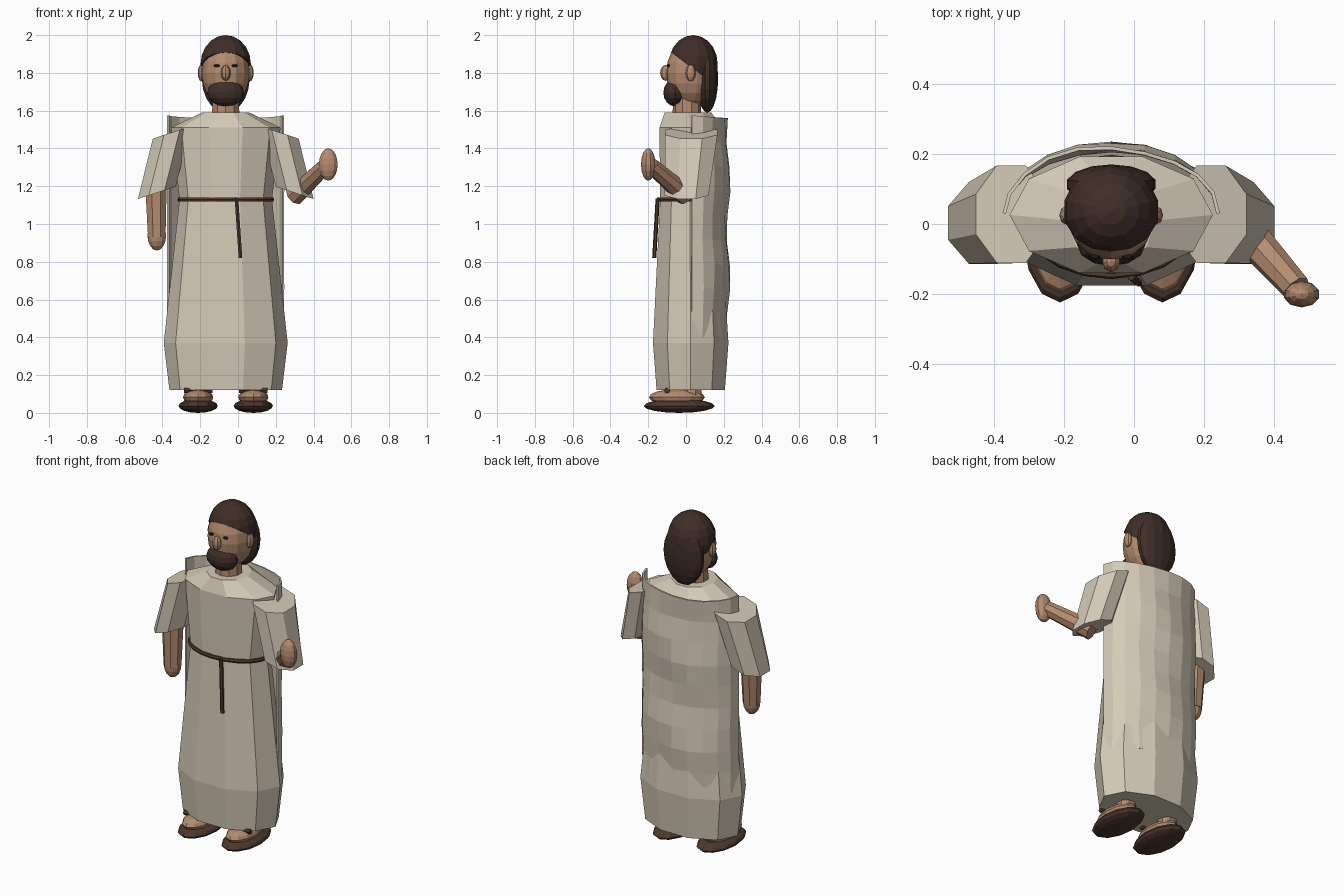
import bpy, bmesh, math
from mathutils import Vector, Matrix

if "Cube" in bpy.data.objects:
    bpy.data.objects.remove(bpy.data.objects["Cube"])

CX = -0.065  # body centre line


def material(name, rgb):
    m = bpy.data.materials.new(name)
    m.diffuse_color = (*rgb, 1)
    m.use_nodes = True
    m.node_tree.nodes["Principled BSDF"].inputs["Base Color"].default_value = m.diffuse_color
    return m


CLOTH = material("linen", (0.66, 0.59, 0.47))
SKIN = material("skin", (0.46, 0.26, 0.16))
HAIR = material("dark hair", (0.050, 0.027, 0.021))
BELT = material("belt brown", (0.085, 0.042, 0.024))
SOLE = material("sandal brown", (0.075, 0.040, 0.026))
EYE = material("eye black", (0.015, 0.010, 0.010))


def finish(bm, name, mat):
    bmesh.ops.recalc_face_normals(bm, faces=bm.faces)
    me = bpy.data.meshes.new(name)
    bm.to_mesh(me)
    bm.free()
    me.materials.append(mat)
    ob = bpy.data.objects.new(name, me)
    bpy.context.collection.objects.link(ob)
    return ob


def ball(name, c, r, mat, seg=12, rings=8, cut=None):
    """Ellipsoid; cut = (point, normal) keeps the side the normal points to."""
    bm = bmesh.new()
    bmesh.ops.create_uvsphere(bm, u_segments=seg, v_segments=rings, radius=1,
                              matrix=Matrix.Translation(c) @ Matrix.Diagonal((*r, 1)))
    if cut:
        bmesh.ops.bisect_plane(bm, geom=bm.verts[:] + bm.edges[:] + bm.faces[:],
                               plane_co=cut[0], plane_no=cut[1], clear_inner=True)
        bmesh.ops.holes_fill(bm, edges=[e for e in bm.edges if e.is_boundary])
    return finish(bm, name, mat)


def loft(name, rings, mat, n, closed=False, turn=0.0):
    """Skin through rings given as (centre, x axis vector, y axis vector)."""
    bm = bmesh.new()
    loops = []
    for c, u, v in rings:
        loops.append([bm.verts.new(Vector(c)
                                   + Vector(u) * math.cos(turn + math.tau * i / n)
                                   + Vector(v) * math.sin(turn + math.tau * i / n))
                      for i in range(n)])
    pairs = list(zip(loops, loops[1:] + loops[:1] if closed else loops[1:]))
    for a, b in pairs:
        for i in range(n):
            j = (i + 1) % n
            bm.faces.new((a[i], a[j], b[j], b[i]))
    if not closed:
        bm.faces.new(loops[0])
        bm.faces.new(loops[-1])
    return finish(bm, name, mat)


def tube(name, a, b, ra, rb, mat, n=8):
    """Tapered rod between two points."""
    d = (Vector(b) - Vector(a)).normalized()
    v = Vector((0, 1, 0)) if abs(d.y) < 0.9 else Vector((0, 0, 1))
    u = v.cross(d).normalized()
    v = d.cross(u)
    return loft(name, [(a, u * ra, v * ra), (b, u * rb, v * rb)], mat, n, turn=math.pi / n)


# Robe: z, half width, half depth, y centre
profile = [(0.12, 0.298, 0.190, 0.025), (0.37, 0.328, 0.210, 0.025),
           (1.13, 0.245, 0.165, 0.020), (1.51, 0.290, 0.175, 0.026),
           (1.59, 0.125, 0.130, 0.010)]
loft("robe", [((CX, y, z), (rx, 0, 0), (0, ry, 0)) for z, rx, ry, y in profile], CLOTH, 10)

# Mantle draped over the back, gently rippled
bm = bmesh.new()
rows, cols = 9, 10
grid = []
for r in range(rows + 1):
    z = 1.575 - 1.17 * r / rows
    row = []
    for c in range(cols + 1):
        a = math.pi * c / cols
        ripple = 1 + 0.06 * math.sin(math.tau * (z - 1.10) / 0.5 + 0.8 * math.cos(3 * a))
        row.append(bm.verts.new((CX + 0.305 * math.cos(a),
                                 0.03 + 0.19 * ripple * math.sin(a),
                                 z - 0.015 * math.sin(a))))
    grid.append(row)
for r in range(rows):
    for c in range(cols):
        bm.faces.new((grid[r][c], grid[r][c + 1], grid[r + 1][c + 1], grid[r + 1][c]))
mantle = finish(bm, "mantle", CLOTH)
solid = mantle.modifiers.new("thickness", 'SOLIDIFY')
solid.thickness = 0.01
solid.offset = 0

# Belt ring and hanging tail
belt = []
for i in range(20):
    a = math.tau * i / 20
    out = Vector((math.cos(a), math.sin(a), 0))
    belt.append(((CX + 0.247 * out.x, 0.02 + 0.167 * out.y, 1.13), out * 0.010, (0, 0, 0.012)))
loft("belt", belt, BELT, 6, closed=True)
tube("belt_tail", (-0.008, -0.150, 1.135), (0.013, -0.168, 0.82), 0.011, 0.011, BELT, 6)

# Sleeves, mirrored about the body centre line
for side, s in (("right", -1), ("left", 1)):
    top, low = Vector((CX + s * 0.285, 0.028, 1.485)), Vector((CX + s * 0.365, 0.003, 1.165))
    tilt = Vector((0.95, 0, -0.31 * s))
    loft(side + "_sleeve", [(top, tilt * 0.115, (0, 0.15, 0)),
                            (low, tilt * 0.114, (0, 0.126, 0))], CLOTH, 8, turn=math.pi / 8)

# Lowered arm and raised arm
tube("right_forearm", (-0.435, 0.0, 1.24), (-0.43, -0.01, 0.93), 0.063, 0.050, SKIN)
ball("right_hand", (-0.43, -0.01, 0.94), (0.052, 0.045, 0.08), SKIN, 10, 8)
tube("left_forearm", (0.30, 0.0, 1.15), (0.465, -0.185, 1.31), 0.055, 0.042, SKIN)
ball("left_hand", (0.478, -0.200, 1.315), (0.052, 0.038, 0.086), SKIN, 10, 8)

# Head and face
tube("neck", (CX, 0.005, 1.52), (CX, 0.005, 1.70), 0.078, 0.072, SKIN, 10)
ball("head", (CX, 0.03, 1.80), (0.128, 0.135, 0.180), SKIN, 14, 10)
ball("nose", (CX, -0.107, 1.80), (0.026, 0.030, 0.042), SKIN, 8, 6)
ball("beard", (CX, -0.058, 1.695), (0.098, 0.062, 0.072), HAIR, 12, 8)
for side, s in (("right", -1), ("left", 1)):
    ball(side + "_ear", (CX + s * 0.128, 0.025, 1.80), (0.020, 0.027, 0.045), SKIN, 8, 6)
    ball(side + "_eye", (CX + s * 0.048, -0.093, 1.838), (0.017, 0.009, 0.008), EYE, 8, 6)

# Hair: crown cut on a slope above the brow, and the long fall behind
ball("hair_crown", (CX, 0.038, 1.845), (0.137, 0.130, 0.155), HAIR, 14, 10,
     cut=((CX, -0.08, 1.91), (0, 0.60, 0.80)))
ball("hair_back", (CX, 0.113, 1.77), (0.130, 0.057, 0.180), HAIR, 14, 10)

# Sandalled feet
for side, s in (("right", -1), ("left", 1)):
    x = CX + s * 0.146
    ball(side + "_sole", (x, -0.036, 0.037), (0.104, 0.188, 0.037), SOLE, 12, 8)
    ball(side + "_foot", (x, -0.048, 0.083), (0.080, 0.148, 0.043), SKIN, 12, 8)
    tube(side + "_strap", (x - 0.075, -0.10, 0.118), (x + 0.075, -0.10, 0.118),
         0.016, 0.016, SOLE, 6)
    tube(side + "_ankle", (x, 0.03, 0.08), (x, 0.03, 0.20), 0.055, 0.055, SKIN)
